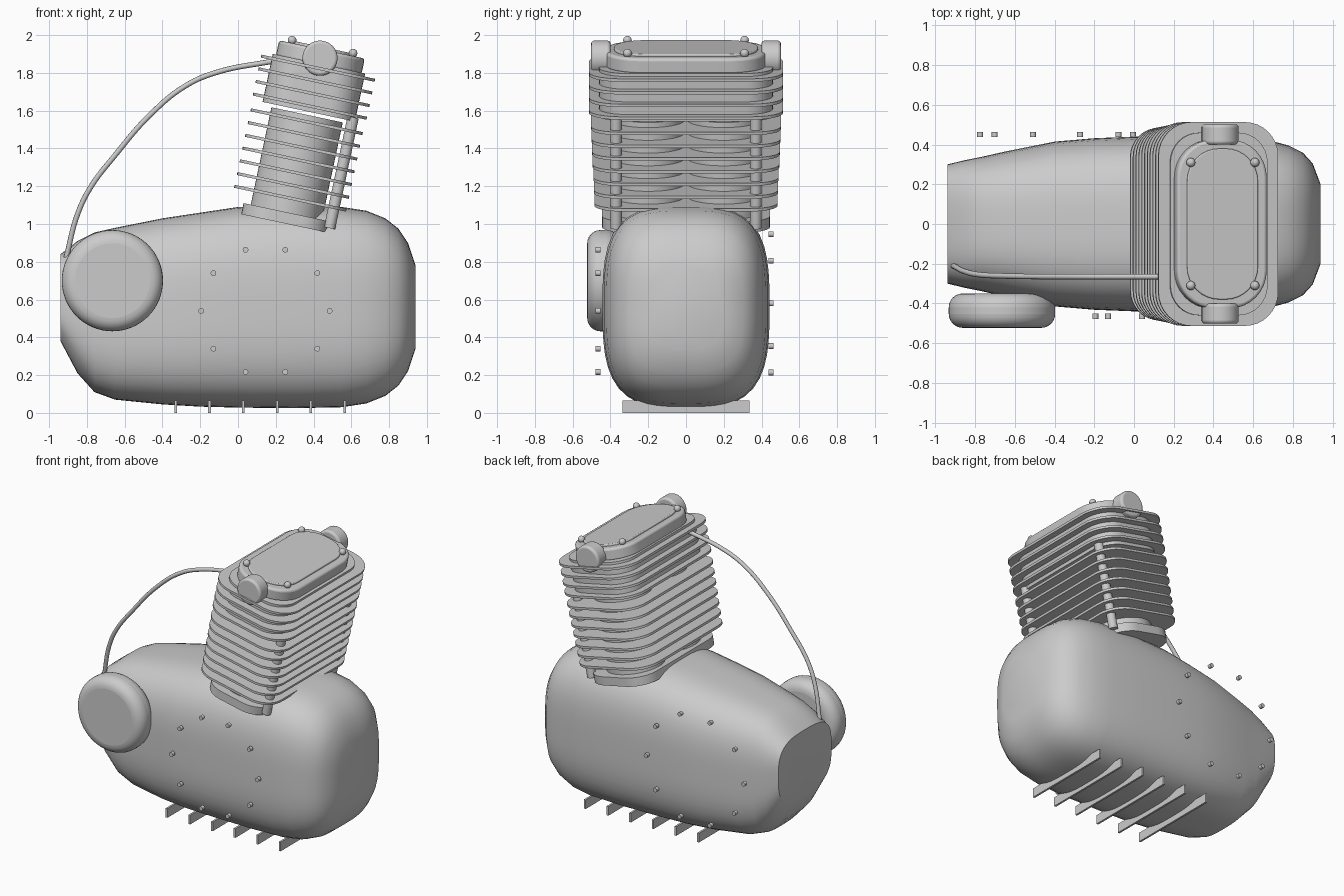
import bpy, bmesh, math
from mathutils import Matrix, Vector

if "Cube" in bpy.data.objects:
    bpy.data.objects.remove(bpy.data.objects["Cube"])

metal = bpy.data.materials.new("plain_grey")
metal.diffuse_color = (0.6, 0.6, 0.6, 1)
metal.use_nodes = True
metal.node_tree.nodes["Principled BSDF"].inputs["Base Color"].default_value = metal.diffuse_color

# tilted frame of the cylinder bank
TILT = Matrix.Translation((0.238, 0, 1.01)) @ Matrix.Rotation(math.radians(12), 4, 'Y')
CU = 0.012  # centre of the bank across the tilt


def finish(bm, name, matrix=Matrix(), bevel=0, segs=3, angle=40):
    bmesh.ops.recalc_face_normals(bm, faces=bm.faces)
    mesh = bpy.data.meshes.new(name)
    bm.to_mesh(mesh)
    bm.free()
    mesh.transform(matrix)
    mesh.materials.append(metal)
    ob = bpy.data.objects.new(name, mesh)
    bpy.context.collection.objects.link(ob)
    bpy.ops.object.select_all(action='DESELECT')
    ob.select_set(True)
    bpy.context.view_layer.objects.active = ob
    bpy.ops.object.shade_smooth_by_angle(angle=math.radians(angle))
    if bevel:
        mod = ob.modifiers.new("edge", 'BEVEL')
        mod.width, mod.segments = bevel, segs
        mod.limit_method, mod.angle_limit = 'ANGLE', math.radians(50)
    return ob


def slab(name, hu, hy, r, w0, w1, bevel=0):
    """Rounded rectangle plate in the tilted frame."""
    bm = bmesh.new()
    pts = []
    for k, (sx, sy) in enumerate(((1, 1), (-1, 1), (-1, -1), (1, -1))):
        for i in range(9):
            a = math.radians(90 * k + i * 11.25)
            pts.append((CU + sx * (hu - r) + r * math.cos(a),
                        sy * (hy - r) + r * math.sin(a)))
    face = bm.faces.new([bm.verts.new((x, y, w0)) for x, y in pts])
    top = bmesh.ops.extrude_face_region(bm, geom=[face])
    bmesh.ops.translate(bm, vec=(0, 0, w1 - w0),
                        verts=[g for g in top['geom'] if isinstance(g, bmesh.types.BMVert)])
    return finish(bm, name, TILT, bevel)


def rod(name, p0, p1, r, segs=32, matrix=Matrix(), bevel=0, bsegs=3):
    """Cylinder between two points."""
    bm = bmesh.new()
    p0, p1 = Vector(p0), Vector(p1)
    d = p1 - p0
    bmesh.ops.create_cone(bm, cap_ends=True, segments=segs, radius1=r, radius2=r, depth=d.length,
                          matrix=Matrix.Translation((p0 + p1) / 2) @ d.to_track_quat('Z', 'Y').to_matrix().to_4x4())
    return finish(bm, name, matrix, bevel, bsegs)


# crankcase: superellipse rings lofted along x (x, bottom, top, half width)
stations = [(-0.94, .38, .84, .30), (-0.85, .21, .91, .322), (-0.76, .11, .955, .34),
            (-0.65, .07, .98, .365), (-0.4, .045, 1.03, .415), (-0.2, .033, 1.06, .432),
            (0, .028, 1.09, .44), (0.3, .025, 1.10, .442), (0.55, .03, 1.09, .435),
            (0.68, .05, 1.07, .422), (0.78, .09, 1.03, .395), (0.85, .145, .975, .36),
            (0.9, .22, .90, .305), (0.94, .34, .78, .20)]
bm = bmesh.new()
rings = []
N = 56
for x, zb, zt, hw in stations:
    ring = []
    for i in range(N):
        a = 2 * math.pi * i / N
        c, s = math.cos(a), math.sin(a)
        rad = (abs(c) ** 3.2 + abs(s) ** 3.2) ** (-1 / 3.2)
        ring.append(bm.verts.new((x, hw * c * rad, (zb + zt) / 2 + (zt - zb) / 2 * s * rad)))
    rings.append(ring)
for a, b in zip(rings, rings[1:]):
    for i in range(N):
        j = (i + 1) % N
        bm.faces.new((a[i], a[j], b[j], b[i]))
bm.faces.new(rings[0])
bm.faces.new(rings[-1])
finish(bm, "crankcase", angle=45)

# round side cover
rod("side_cover", (-0.665, -0.35, 0.70), (-0.665, -0.523, 0.70), 0.268, 64, bevel=0.07, bsegs=6)

# rings of ten case bolts on each side
for side, cx, cz, r, y in (("front", .145, .54, .34, -.465), ("back", -.39, .58, .385, .45)):
    for i in range(10):
        a = math.radians(36 * i)
        x, z = cx + r * math.cos(a), cz + r * math.sin(a)
        rod(side + "_case_bolt", (x, y - .013, z), (x, y + .013, z), .015, 16)

# sump ribs under the case
for i in range(6):
    bm = bmesh.new()
    bmesh.ops.create_cube(bm, size=1, matrix=Matrix.Translation((-.33 + .179 * i, 0, .0325))
                          @ Matrix.Diagonal((.014, .67, .065, 1)))
    finish(bm, "sump_rib")

# cylinder base, twin barrels and corner tubes
slab("cylinder_base", .237, .445, .15, -.005, .055)
for s in (-1, 1):
    rod("barrel", (CU - .005, s * .2, .03), (CU - .005, s * .2, .582), .193, 48, TILT)
    rod("corner_tube", (.248, s * .37, .02), (.248, s * .37, .62), .03, 20, TILT)

# barrel fins, growing slightly upward
for i in range(7):
    w = .132 + .069 * i
    slab("barrel_fin", .303, .485 + .003 * i, .15, w - .008, w + .008)

# head block with its fins
slab("cylinder_head", .25, .46, .15, .6, .86)
for i in range(4):
    w = .63 + .0685 * i
    slab("head_fin", .308, .513, .17, w - .008, w + .008)

# head cover with raised oval panel and dome bolts
slab("head_cover", .232, .425, .19, .85, .937, .015)
slab("cover_panel", .182, .38, .165, .93, .95, .006)
for u in (-.153, .177):
    for y in (-.31, .31):
        bm = bmesh.new()
        bmesh.ops.create_uvsphere(bm, u_segments=16, v_segments=10, radius=.023,
                                  matrix=Matrix.Translation((u, y, .952)))
        finish(bm, "cover_bolt", TILT)

# round end caps on the head
for s in (-1, 1):
    rod("head_end_cap", (.434, s * .40, 1.878), (.434, s * .502, 1.878), .093, 40, bevel=.015)

# cable from the case to the head
path = [(-.91, -.21, .82), (-.85, -.24, 1.05), (-.783, -.255, 1.19), (-.65, -.262, 1.365),
        (-.466, -.265, 1.577), (-.28, -.265, 1.73), (-.122, -.265, 1.80), (.20, -.265, 1.865)]
curve = bpy.data.curves.new("cable", 'CURVE')
curve.dimensions = '3D'
curve.bevel_depth, curve.bevel_resolution, curve.use_fill_caps = .014, 3, True
spline = curve.splines.new('BEZIER')
spline.bezier_points.add(len(path) - 1)
for p, co in zip(spline.bezier_points, path):
    p.co = co
    p.handle_left_type = p.handle_right_type = 'AUTO'
curve.materials.append(metal)
bpy.context.collection.objects.link(bpy.data.objects.new("cable", curve))
